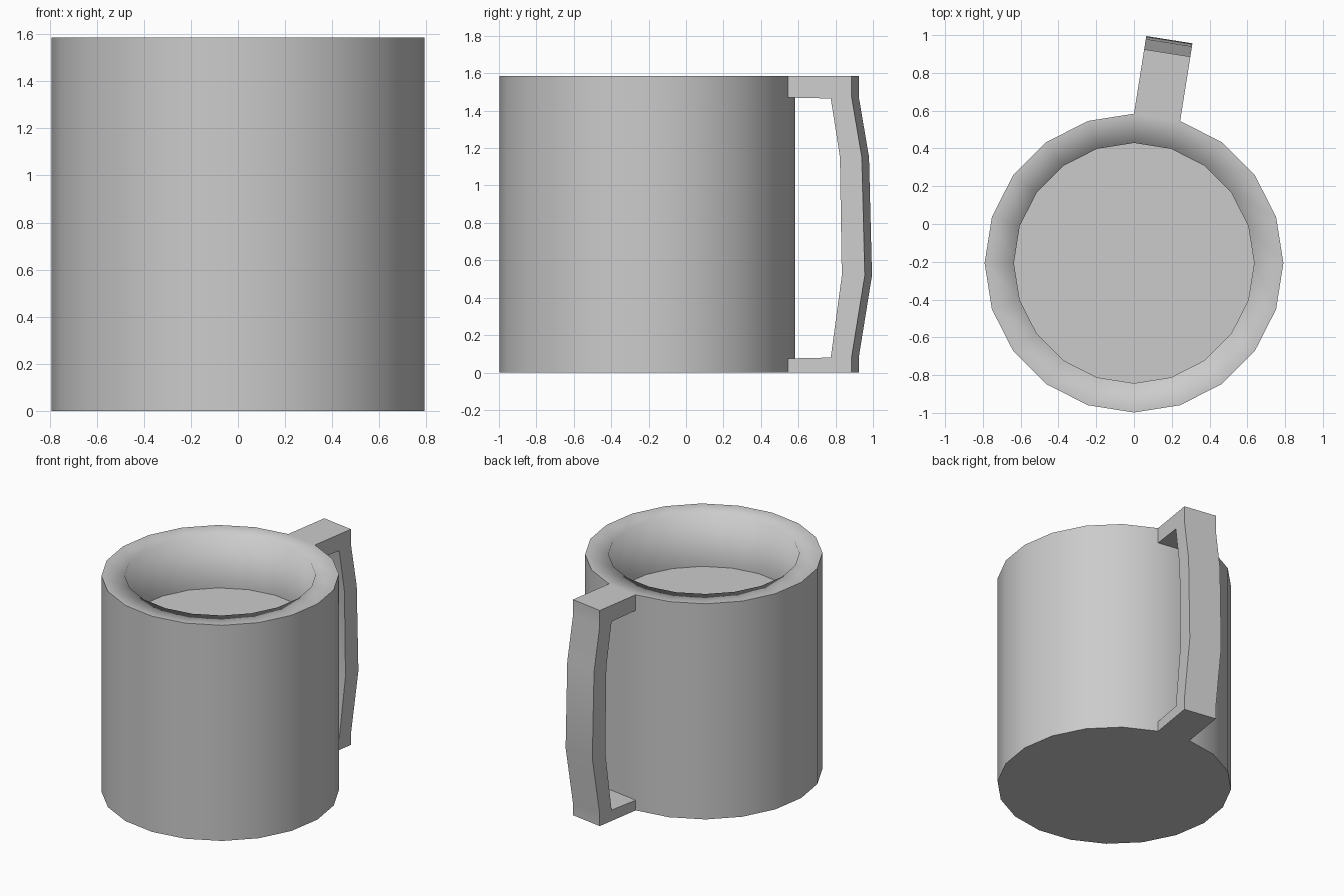
import bpy, bmesh
from math import sin, cos, pi, radians
from mathutils import Vector

if "Cube" in bpy.data.objects:
    bpy.data.objects.remove(bpy.data.objects["Cube"])

SIDES, R, R_IN = 20, 0.791, 0.636
HEIGHT, FLOOR = 1.585, 1.195
CENTRE = Vector((0, -0.207, 0))


def finish(bm, name):
    bmesh.ops.recalc_face_normals(bm, faces=bm.faces)
    mesh = bpy.data.meshes.new(name)
    bm.to_mesh(mesh)
    bm.free()
    ob = bpy.data.objects.new(name, mesh)
    bpy.context.collection.objects.link(ob)
    return ob


# Cup body: 20-sided shell, flat rim blending smoothly into the inner wall
bm = bmesh.new()
rings = []
for r, z in [(R, 0), (R, HEIGHT), (R_IN, HEIGHT), (R_IN, FLOOR)]:
    rings.append([bm.verts.new(CENTRE + Vector((r * cos(2 * pi * i / SIDES),
                                                r * sin(2 * pi * i / SIDES), z)))
                  for i in range(SIDES)])
for a, b in zip(rings, rings[1:]):
    for i in range(SIDES):
        j = (i + 1) % SIDES
        bm.faces.new((a[i], a[j], b[j], b[i]))
bm.faces.new(rings[0][::-1])
bm.faces.new(rings[-1])
for f in bm.faces:
    f.smooth = True
for k in (0, 1, 3):  # crisp base, outer rim and floor edges
    for i in range(SIDES):
        bm.edges.get((rings[k][i], rings[k][(i + 1) % SIDES])).smooth = False
finish(bm, "cup_body")

# Handle: side profile (distance from wall, height) swept across one wall facet
profile = [(0, HEIGHT), (0.345, HEIGHT), (0.345, 1.47), (0.40, 1.15), (0.416, 0.52),
           (0.345, 0.085), (0.345, 0), (0, 0),
           (0, 0.075), (0.232, 0.08), (0.292, 0.52), (0.282, 1.15), (0.232, 1.465), (0, 1.47)]
ang = radians(81)
out = Vector((cos(ang), sin(ang), 0))
across = Vector((sin(ang), -cos(ang), 0)) * R * sin(pi / SIDES)
start = CENTRE + out * R * cos(pi / SIDES)
bm = bmesh.new()
left, right = [[bm.verts.new(start + out * d + across * s + Vector((0, 0, z)))
                for d, z in profile] for s in (-1, 1)]
n = len(profile)
for i in range(n):
    j = (i + 1) % n
    if profile[i][0] == 0 and profile[j][0] == 0:
        continue  # open where the arms meet the wall
    bm.faces.new((left[i], left[j], right[j], right[i]))
bm.faces.new(left)
bm.faces.new(right[::-1])
handle = finish(bm, "handle")
bpy.context.view_layer.objects.active = handle
handle.select_set(True)
bpy.ops.object.shade_smooth_by_angle(angle=radians(40))
